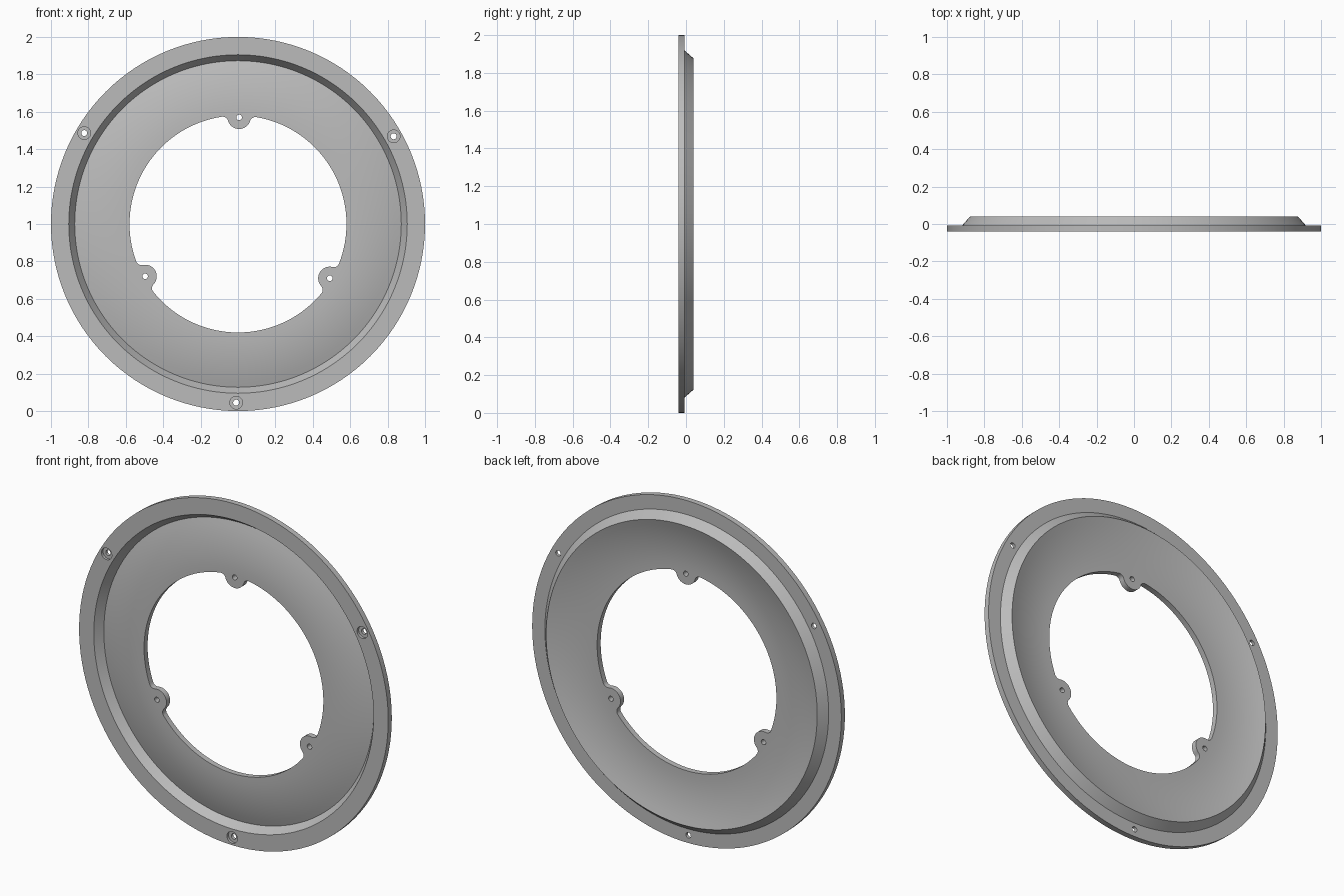
import bpy, bmesh
from math import cos, sin, pi, radians, acos, atan2

if "Cube" in bpy.data.objects:
    bpy.data.objects.remove(bpy.data.objects["Cube"], do_unlink=True)

grey = bpy.data.materials.new("plain grey")
grey.use_nodes = True
colour = (0.5, 0.5, 0.5, 1)
grey.diffuse_color = colour
grey.node_tree.nodes["Principled BSDF"].inputs["Base Color"].default_value = colour


def arc(centre, r, start, end, n):
    """Points along an arc, both ends included."""
    steps = [start + (end - start) * i / n for i in range(n + 1)]
    return [(centre[0] + r * cos(a), centre[1] + r * sin(a)) for a in steps]


def circle(r, n, centre=(0, 0)):
    return arc(centre, r, 0, 2 * pi, n)[:-1]


def polar(r, a):
    return (r * cos(a), r * sin(a))


def loft(bm, sections):
    """Closed solid through (outline, depth) sections, depth running along y."""
    rings = [[bm.verts.new((u, y, v + 1)) for u, v in outline]
             for outline, y in sections]
    for a, b in zip(rings, rings[1:]):
        for i in range(len(a)):
            j = (i + 1) % len(a)
            bm.faces.new((a[i], a[j], b[j], b[i]))
    bm.faces.new(rings[0])
    bm.faces.new(rings[-1][::-1])


def make_object(name, bm):
    bmesh.ops.recalc_face_normals(bm, faces=bm.faces)
    mesh = bpy.data.meshes.new(name)
    bm.to_mesh(mesh)
    bm.free()
    mesh.materials.append(grey)
    obj = bpy.data.objects.new(name, mesh)
    bpy.context.collection.objects.link(obj)
    return obj


def dome(r_outer, y_inner, y_outer, n=8):
    """Plate curve, flat at the opening and steepening to the outer wall."""
    r_flat = 0.59
    return [(r_flat + (r_outer - r_flat) * i / n,
             y_inner + (y_outer - y_inner) * (i / n) ** 2) for i in range(n + 1)]


# Domed plate, sloping wall and flat outer flange
FRONT, FLANGE_BACK, GROOVE, BACK = -0.04, -0.007, 0.007, 0.04
profile = dome(0.873, FRONT, GROOVE)
profile += [(0.905, FRONT), (1.0, FRONT), (1.0, FLANGE_BACK), (0.918, FLANGE_BACK)]
profile += dome(0.877, FLANGE_BACK, BACK)[::-1]
bm = bmesh.new()
loft(bm, [(circle(r, 128), y) for r, y in profile])
ring = make_object("mounting_ring", bm)

# Central opening outline, with three filleted screw lugs reaching inwards
HOLE, LUG, LUG_AT, FILLET = 0.58, 0.062, 0.57, 0.03
near, reach = HOLE - FILLET, LUG + FILLET
swing = acos((LUG_AT ** 2 + near ** 2 - reach ** 2) / (2 * LUG_AT * near))
bend = atan2(near * sin(swing), near * cos(swing) - LUG_AT)
lug_angles = [radians(89.4 + 120 * k) for k in range(3)]
opening = []
for t in lug_angles:
    opening += arc(polar(near, t - swing), FILLET, t - swing, t + pi - bend, 8)[:-1]
    opening += arc(polar(LUG_AT, t), LUG, t - bend, t - 2 * pi + bend, 20)[:-1]
    opening += arc(polar(near, t + swing), FILLET, t - pi + bend, t + swing, 8)[:-1]
    opening += arc((0, 0), HOLE, t + swing, t + 2 * pi / 3 - swing, 36)[:-1]

bm = bmesh.new()
loft(bm, [(opening, -0.1), (opening, 0.1)])

# Screw holes: plain in the lugs, counterbored from the front in the flange
for t in lug_angles:
    hole = circle(0.015, 16, polar(LUG_AT, t))
    loft(bm, [(hole, -0.1), (hole, 0.1)])
    spot = polar(0.955, t - pi / 3)
    bore, hole = circle(0.034, 24, spot), circle(0.016, 24, spot)
    loft(bm, [(bore, -0.1), (bore, -0.025), (hole, -0.025), (hole, 0.1)])
cutter = make_object("hole_cutter", bm)
cutter.hide_render = True

# Cut the openings and finish the shading
cut = ring.modifiers.new("openings", 'BOOLEAN')
cut.operation, cut.solver, cut.object = 'DIFFERENCE', 'EXACT', cutter
bpy.ops.object.select_all(action='DESELECT')
ring.select_set(True)
bpy.context.view_layer.objects.active = ring
bpy.ops.object.modifier_apply(modifier=cut.name)
bpy.data.objects.remove(cutter, do_unlink=True)
bpy.ops.object.shade_smooth_by_angle(angle=radians(30))
